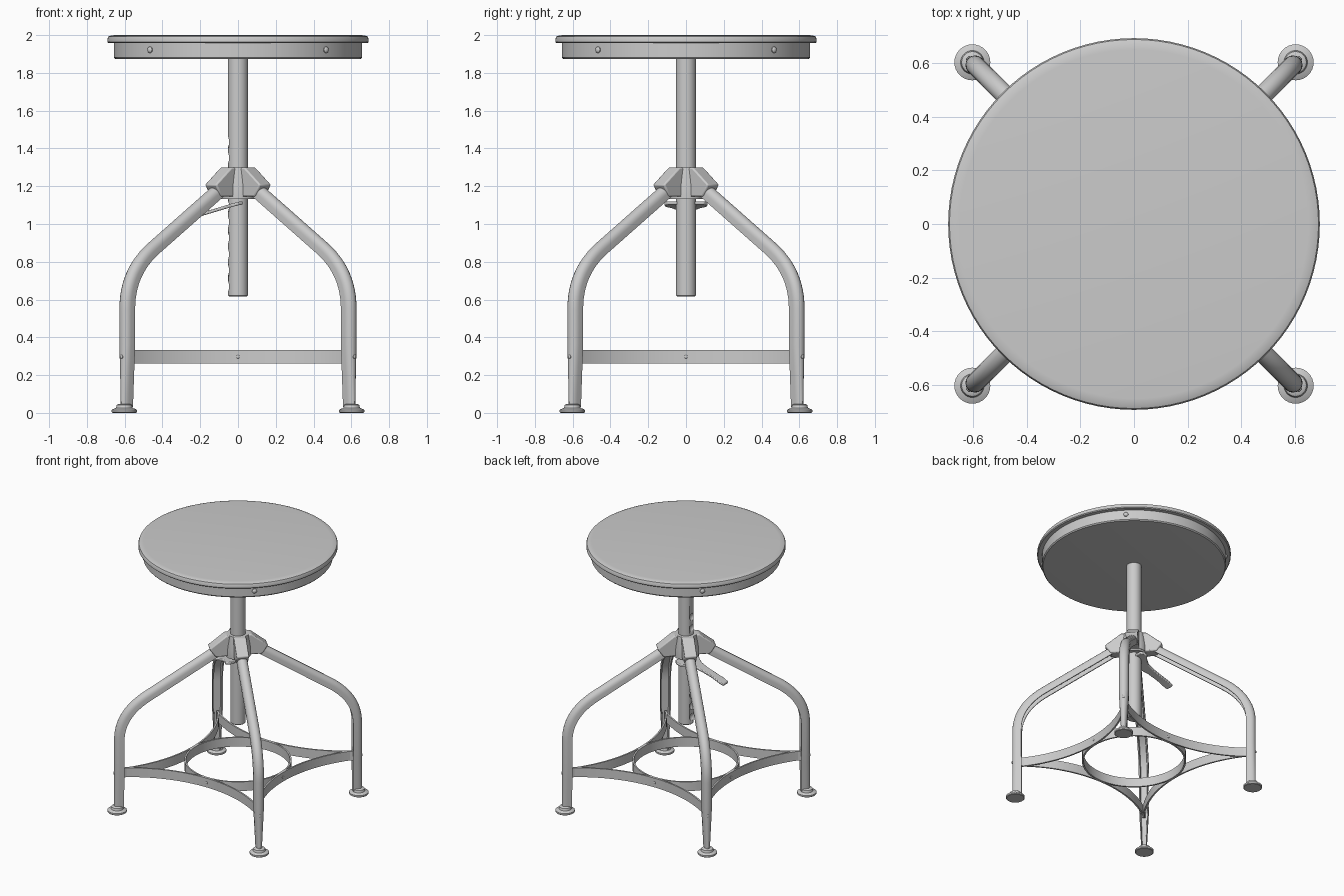
import bpy, bmesh, math
from math import sin, cos, pi, radians
from mathutils import Vector, Matrix

cube = bpy.data.objects.get("Cube")
if cube:
    bpy.data.objects.remove(cube, do_unlink=True)

steel = bpy.data.materials.new("grey steel")
steel.use_nodes = True
grey = (0.6, 0.6, 0.6, 1)
steel.diffuse_color = grey
steel.node_tree.nodes["Principled BSDF"].inputs["Base Color"].default_value = grey


def finish(name, bm, angle=35):
    """Turn a bmesh into a shaded object."""
    bmesh.ops.recalc_face_normals(bm, faces=bm.faces)
    mesh = bpy.data.meshes.new(name)
    bm.to_mesh(mesh)
    bm.free()
    mesh.materials.append(steel)
    ob = bpy.data.objects.new(name, mesh)
    bpy.context.collection.objects.link(ob)
    bpy.ops.object.select_all(action='DESELECT')
    ob.select_set(True)
    bpy.context.view_layer.objects.active = ob
    bpy.ops.object.shade_smooth_by_angle(angle=radians(angle))
    return ob


def loft(name, rings, closed=False, angle=35):
    """Skin a list of equal rings, capping the ends or joining them."""
    bm = bmesh.new()
    rows = [[bm.verts.new(p) for p in ring] for ring in rings]
    n = len(rows[0])
    pairs = list(zip(rows, rows[1:]))
    if closed:
        pairs.append((rows[-1], rows[0]))
    else:
        bm.faces.new(rows[0])
        bm.faces.new(rows[-1])
    for a, b in pairs:
        for i in range(n):
            j = (i + 1) % n
            bm.faces.new((a[i], a[j], b[j], b[i]))
    return finish(name, bm, angle)


def lathe(name, profile, sides=32, centre=(0, 0)):
    """Spin (radius, height) points about a vertical axis."""
    rings = [[(centre[0] + r * cos(2 * pi * k / sides),
               centre[1] + r * sin(2 * pi * k / sides), z)
              for k in range(sides)] for r, z in profile]
    return loft(name, rings)


def around(ob, name, turns=4):
    """Repeat an object in quarter turns about z."""
    ob.name = name + "_1"
    for k in range(1, turns):
        twin = ob.copy()
        twin.name = f"{name}_{k + 1}"
        twin.matrix_world = Matrix.Rotation(k * pi / 2, 4, 'Z') @ ob.matrix_world
        bpy.context.collection.objects.link(twin)


diag = Vector((1, 1, 0)).normalized()
side = Vector((-1, 1, 0)).normalized()
up = Vector((0, 0, 1))


def rivet(name, base, direction, radius, height):
    """Low dome standing on a surface."""
    turn = direction.to_track_quat('Z', 'Y')
    shape = [(1, -0.5), (1, 0.4), (0.75, 0.8), (0.35, 1)]
    rings = [[base + turn @ Vector((radius * r * cos(k * pi / 6),
                                    radius * r * sin(k * pi / 6), height * h))
              for k in range(12)] for r, h in shape]
    return loft(name, rings)


# Seat: rounded top plate over a recessed rim
lathe("seat_top", [(0.64, 1.958), (0.686, 1.958), (0.692, 1.964), (0.692, 1.98),
                   (0.687, 1.992), (0.672, 1.998), (0.65, 2.0)], 96)
lathe("seat_rim", [(0.64, 1.873), (0.65, 1.874), (0.657, 1.882), (0.657, 1.965)], 96)
around(rivet("seat_rivet", diag * 0.656 + up * 1.922, diag, 0.017, 0.014), "seat_rivet")

# Post with a row of dimples for height adjustment
post = lathe("post", [(0.046, 0.615), (0.053, 0.622), (0.053, 1.88)], 40)
bm = bmesh.new()
for k in range(10):
    spot = Matrix.Translation((-0.071, 0, 0.67 + 0.085 * k))
    bmesh.ops.create_uvsphere(bm, u_segments=20, v_segments=12, radius=0.034, matrix=spot)
cutter = finish("dimple_cutter", bm)
cutter.hide_render = True
cut = post.modifiers.new("dimples", 'BOOLEAN')
cut.operation = 'DIFFERENCE'
cut.solver = 'EXACT'
cut.object = cutter
bpy.context.view_layer.objects.active = post
bpy.ops.object.modifier_apply(modifier=cut.name)
bpy.data.objects.remove(cutter, do_unlink=True)

# Hub: collar, lower flange and four sloping sockets
lathe("hub_collar", [(0.092, 1.147), (0.092, 1.2), (0.078, 1.3), (0.05, 1.3)], 24)
lathe("hub_flange", [(0.05, 1.133), (0.088, 1.133), (0.088, 1.149), (0.05, 1.149)], 24)
outline = [(0.03, 1.3), (0.09, 1.3), (0.207, 1.208), (0.165, 1.145), (0.03, 1.145)]
socket = loft("hub_socket", [[diag * r + up * z + side * w for r, z in outline]
                             for w in (-0.043, 0.043)])
bevel = socket.modifiers.new("soft edges", 'BEVEL')
bevel.width = 0.008
bevel.segments = 2
around(socket, "hub_socket")

# Legs: channel section swept down a bent path, pinched towards the foot
section = [(0.036 * cos(a * pi / 8), 0.036 * sin(a * pi / 8)) for a in range(-4, 5)]
section += [(-0.031, 0.036), (-0.031, 0.027), (-0.005, 0.022),
            (-0.005, -0.022), (-0.031, -0.027), (-0.031, -0.036)]
start, corner, end = Vector((0.64, 0.871)), Vector((0.837, 0.748)), Vector((0.837, 0.55))
path = [Vector((0.12, 1.196))]
for k in range(13):
    t = k / 12
    path.append(start * (1 - t) ** 2 + corner * 2 * t * (1 - t) + end * t * t)
path += [Vector((0.837, z)) for z in (0.36, 0.25, 0.14, 0.03)]
rings = []
for i, p in enumerate(path):
    t = (path[min(i + 1, len(path) - 1)] - path[max(i - 1, 0)]).normalized()
    out = diag * -t.y + up * t.x
    pinch = min(1, 0.5 + 0.5 * p.y / 0.36)
    rings.append([diag * p.x + up * p.y + out * u + side * v * pinch for u, v in section])
around(loft("leg", rings), "leg")
around(rivet("leg_rivet", diag * 0.872 + up * 0.297, diag, 0.01, 0.006), "leg_rivet")

# Feet: flat pads with a domed collar
foot = lathe("foot", [(0.062, 0), (0.067, 0.004), (0.067, 0.016), (0.058, 0.021),
                      (0.044, 0.026), (0.04, 0.042), (0.032, 0.047)],
             32, (0.602, 0.602))
around(foot, "foot")


def band(centre, radius, a):
    """Upright flat-bar section at one angle of an arc."""
    return [(centre[0] + (radius + d) * cos(a), centre[1] + (radius + d) * sin(a), z)
            for d, z in ((0, 0.262), (0.012, 0.262), (0.012, 0.332), (0, 0.332))]


# Foot ring and the four bowed braces touching it
loft("foot_ring", [band((0, 0), 0.36, k * pi / 36) for k in range(72)], closed=True)
bow = 0.94
half = math.asin(0.578 / bow)
brace = loft("brace", [band((0, -0.374 - bow), bow - 0.006, pi / 2 + half * k / 16)
                       for k in range(-16, 17)])
around(brace, "brace")
around(rivet("brace_rivet", Vector((0, -0.38, 0.297)), Vector((0, -1, 0)), 0.009, 0.005),
       "brace_rivet")

# Release lever: wide yoke under the hub narrowing to a drooping handle
stations = [(0.025, 1.112, 0.095), (0.0, 1.108, 0.115), (-0.03, 1.1, 0.112),
            (-0.06, 1.091, 0.075), (-0.1, 1.079, 0.045), (-0.16, 1.061, 0.032),
            (-0.24, 1.037, 0.03), (-0.3, 1.015, 0.034), (-0.335, 1.0, 0.03)]
lever = loft("release_lever", [[(x, -w, z - 0.009), (x, w, z - 0.009),
                                (x, w, z + 0.009), (x, -w, z + 0.009)]
                               for x, z, w in stations])
soft = lever.modifiers.new("soft edges", 'BEVEL')
soft.width = 0.005
soft.segments = 2
